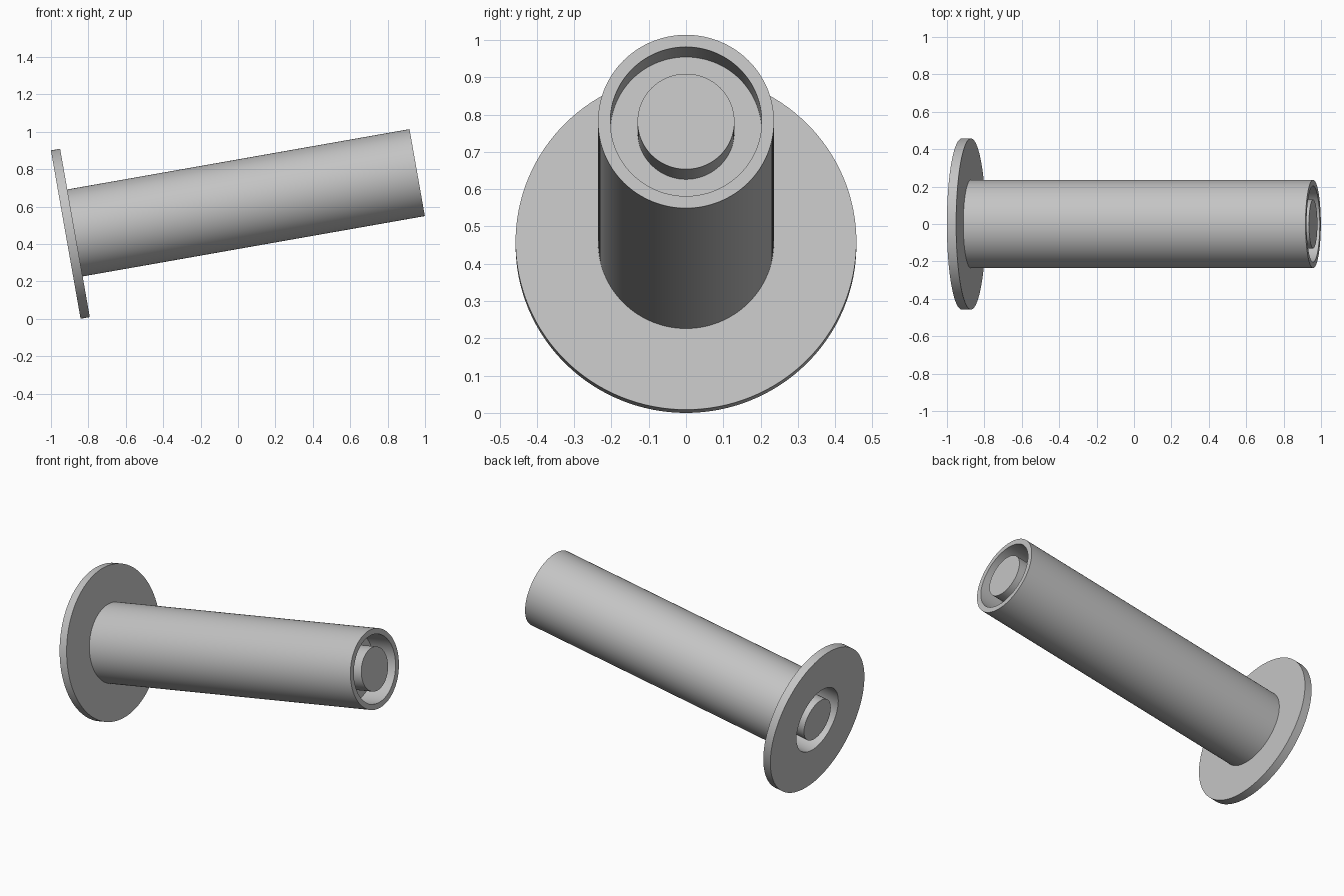
import bpy, bmesh, math
from mathutils import Matrix, Vector

cube = bpy.data.objects.get("Cube")
if cube:
    bpy.data.objects.remove(cube, do_unlink=True)

SIDES = 128
LENGTH = 1.908       # along the tilted axis
DEPTH = 0.155        # recess depth at both ends
FLANGE_R, FLANGE_T = 0.457, 0.05
SLEEVE_R, BORE_R, CORE_R = 0.236, 0.203, 0.13

# Local z runs along the axis, tilted ten degrees upward toward +x
PLACE = Matrix.Translation((-0.921, 0, 0.45)) @ Matrix.Rotation(math.radians(80), 4, 'Y')

grey = bpy.data.materials.new("plain grey")
grey.use_nodes = True
colour = (0.55, 0.55, 0.55, 1)
grey.diffuse_color = colour
grey.node_tree.nodes["Principled BSDF"].inputs["Base Color"].default_value = colour


def lathe(name, profile):
    """Revolve a closed (radius, height) profile around the axis."""
    bm = bmesh.new()
    verts = [bm.verts.new(Vector((r, 0, h))) for r, h in profile]
    edges = [bm.edges.new((a, b)) for a, b in zip(verts, verts[1:] + verts[:1])]
    bmesh.ops.spin(bm, geom=verts + edges, cent=(0, 0, 0), axis=(0, 0, 1),
                   angle=math.tau, steps=SIDES, use_merge=True)
    bmesh.ops.remove_doubles(bm, verts=bm.verts, dist=1e-5)
    bmesh.ops.recalc_face_normals(bm, faces=bm.faces)
    return finish(name, bm)


def finish(name, bm):
    mesh = bpy.data.meshes.new(name)
    bm.to_mesh(mesh)
    bm.free()
    mesh.materials.append(grey)
    obj = bpy.data.objects.new(name, mesh)
    obj.matrix_world = PLACE
    bpy.context.collection.objects.link(obj)
    bpy.ops.object.select_all(action='DESELECT')
    obj.select_set(True)
    bpy.context.view_layer.objects.active = obj
    bpy.ops.object.shade_smooth_by_angle(angle=math.radians(30))
    return obj


# Flanged sleeve: wide disc, long tube, and an inner web between two recesses
WEB_R = CORE_R - 0.01
lathe("flanged_sleeve", [
    (BORE_R, 0), (FLANGE_R, 0), (FLANGE_R, FLANGE_T), (SLEEVE_R, FLANGE_T),
    (SLEEVE_R, LENGTH), (BORE_R, LENGTH), (BORE_R, LENGTH - DEPTH),
    (WEB_R, LENGTH - DEPTH), (WEB_R, DEPTH), (BORE_R, DEPTH)])

# Core rod: flush with both ends
bm = bmesh.new()
bmesh.ops.create_cone(bm, cap_ends=True, segments=SIDES, radius1=CORE_R,
                      radius2=CORE_R, depth=LENGTH,
                      matrix=Matrix.Translation((0, 0, LENGTH / 2)))
finish("core_rod", bm)
